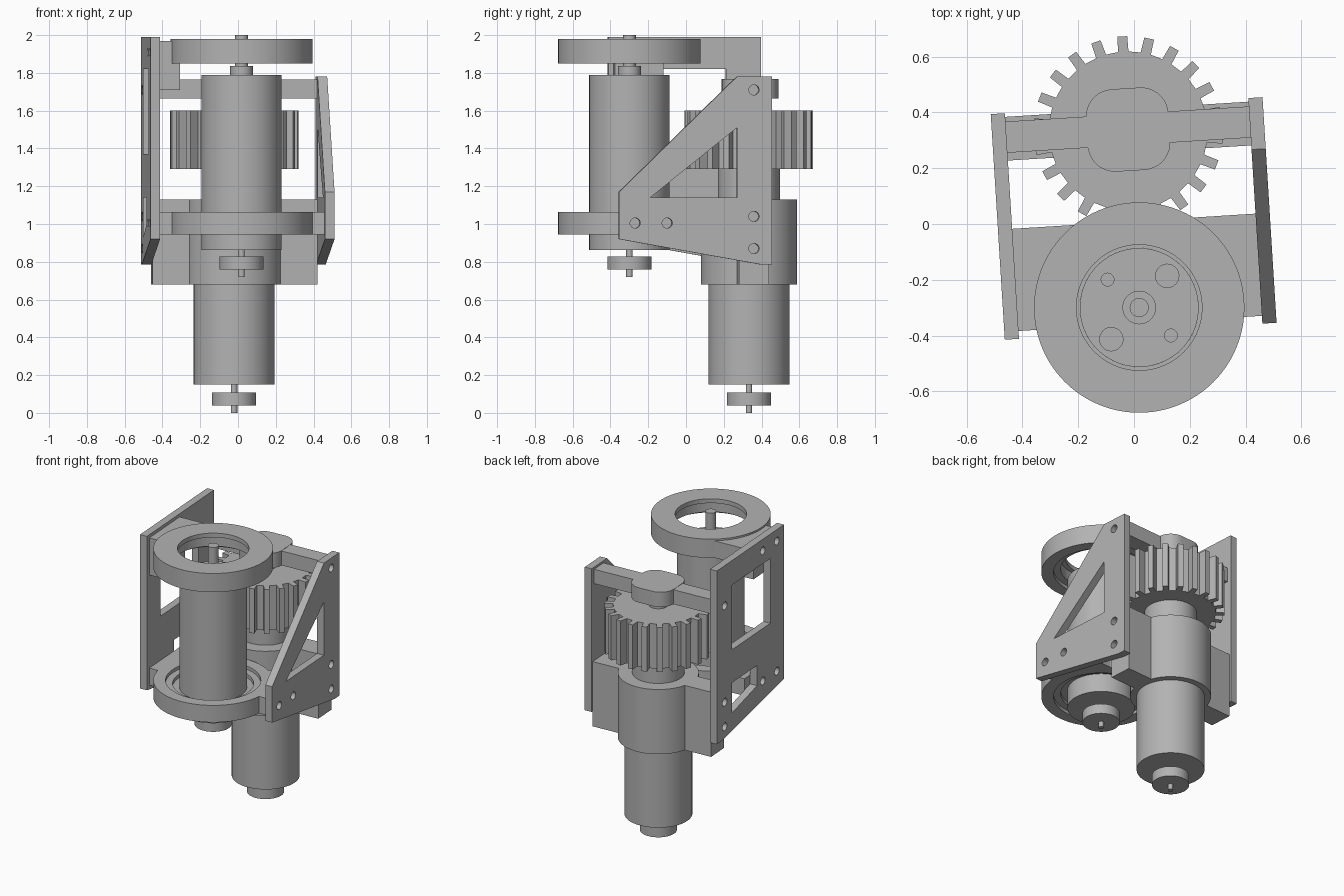
import bpy, bmesh, math
from mathutils import Matrix, Vector

cube = bpy.data.objects.get("Cube")
if cube:
    bpy.data.objects.remove(cube)

TURN = math.radians(3.57)      # whole assembly is slightly turned
FRONT, REAR = -0.30, 0.334     # y of the two motor axes
WALL_IN, WALL_OUT = 0.437, 0.488

grey = bpy.data.materials.new("machined_grey")
grey.use_nodes = True
grey.diffuse_color = (0.45, 0.45, 0.45, 1)
grey.node_tree.nodes["Principled BSDF"].inputs["Base Color"].default_value = grey.diffuse_color


def finish(name, bm):
    """Clean the mesh, link it, shade it and turn it with the assembly."""
    bmesh.ops.remove_doubles(bm, verts=bm.verts, dist=1e-5)
    bmesh.ops.recalc_face_normals(bm, faces=bm.faces)
    mesh = bpy.data.meshes.new(name)
    bm.to_mesh(mesh)
    bm.free()
    mesh.materials.append(grey)
    ob = bpy.data.objects.new(name, mesh)
    bpy.context.collection.objects.link(ob)
    ob.rotation_euler.z = TURN
    bpy.ops.object.select_all(action='DESELECT')
    ob.select_set(True)
    bpy.context.view_layer.objects.active = ob
    bpy.ops.object.shade_smooth_by_angle(angle=math.radians(30))
    return ob


def lathe(name, profile, y, steps=64):
    """Spin (radius, z) points round a vertical axis at x = 0."""
    bm = bmesh.new()
    verts = [bm.verts.new((r, 0, z)) for r, z in profile]
    edges = [bm.edges.new((verts[i], verts[i - 1])) for i in range(len(verts))]
    bmesh.ops.spin(bm, geom=verts + edges, cent=(0, 0, 0), axis=(0, 0, 1),
                   angle=math.tau, steps=steps)
    bmesh.ops.dissolve_degenerate(bm, edges=bm.edges, dist=1e-6)
    bmesh.ops.translate(bm, verts=bm.verts, vec=(0, y, 0))
    return finish(name, bm)


def rod(name, r, z0, z1, y):
    return lathe(name, [(0, z0), (r, z0), (r, z1), (0, z1)], y)


def arc(cx, cy, r, a0=0, a1=360, n=24):
    """Points on an arc; a full turn leaves out the repeated end."""
    last = n if a1 - a0 == 360 else n - 1
    angles = [math.radians(a0 + (a1 - a0) * i / last) for i in range(n)]
    return [(cx + r * math.cos(a), cy + r * math.sin(a)) for a in angles]


def prism(name, loops, low, high, along_x=False):
    """Extrude an outline with holes along z, or a (y, z) outline along x."""
    curve = bpy.data.curves.new(name, 'CURVE')
    curve.dimensions, curve.fill_mode = '2D', 'BOTH'
    curve.extrude = (high - low) / 2
    for loop in loops:
        spline = curve.splines.new('POLY')
        spline.points.add(len(loop) - 1)
        for point, (u, v) in zip(spline.points, loop):
            point.co = (u, v, 0, 1)
        spline.use_cyclic_u = True
    temp = bpy.data.objects.new(name, curve)
    bpy.context.collection.objects.link(temp)
    bpy.context.view_layer.update()
    mesh = bpy.data.meshes.new_from_object(temp.evaluated_get(bpy.context.evaluated_depsgraph_get()))
    bm = bmesh.new()
    bm.from_mesh(mesh)
    bpy.data.objects.remove(temp)
    bpy.data.meshes.remove(mesh)
    mid = (low + high) / 2
    for v in bm.verts:
        u, w, t = v.co
        v.co = Vector((t + mid, u, w)) if along_x else Vector((u, w, t + mid))
    return finish(name, bm)


def box(name, x, y, z):
    bm = bmesh.new()
    bmesh.ops.create_cube(bm, size=1)
    for v in bm.verts:
        v.co = [lo if c < 0 else hi for c, (lo, hi) in zip(v.co, (x, y, z))]
    return finish(name, bm)


# Side walls with screw holes and windows
rear_holes = [(0.33, 1.71), (0.33, 1.04), (0.33, 0.87)]
front_holes = [(FRONT, 1.005), (-0.13, 1.005)]
top_holes = [(FRONT, 1.91), (-0.13, 1.91)]


def holes(points):
    return [arc(u, v, 0.027) for u, v in points]


base = [(-0.385, 0.92), (0.37, 0.785), (0.425, 0.785)]
prism("left_wall", [base + [(0.425, 1.78), (0.24, 1.78), (-0.385, 1.17)],
                    [(-0.22, 1.14), (0.24, 1.14), (0.24, 1.51)]]
      + holes(rear_holes + front_holes), WALL_IN, WALL_OUT, True)
prism("right_wall", [base + [(0.425, 1.99), (-0.385, 1.99)],
                     [(-0.22, 1.37), (0.24, 1.37), (0.24, 1.82), (-0.22, 1.82)],
                     [(0.24, 0.93), (0.24, 1.14), (-0.06, 1.14), (-0.06, 1.0)]]
      + holes(rear_holes + front_holes + top_holes), -WALL_OUT, -WALL_IN, True)

# Front motor with drilled end cap
TOP = 1.79
lathe("front_motor_body", [(0, 0.862), (0.213, 0.862), (0.213, TOP), (0.205, TOP),
                           (0.205, TOP - 0.05), (0, TOP - 0.05)], FRONT)
drilled = [arc(sx * 0.107, FRONT + sy * 0.107, 0.042 if sx == sy else 0.023)
           for sx in (-1, 1) for sy in (-1, 1)]
prism("front_motor_cap", [arc(0, FRONT, 0.205, n=64)] + drilled, TOP - 0.05, TOP)
lathe("front_motor_shaft", [(0, TOP), (0.06, TOP), (0.06, 1.837), (0.034, 1.837),
                            (0.034, 2.0), (0, 2.0)], FRONT)

# Rear motor
rod("rear_motor_body", 0.214, 0.15, 0.70, REAR)

# Small discs and pins under both motors
for label, y, z in (("front", FRONT, 0.72), ("rear", REAR, 0.0)):
    lathe(label + "_encoder", [(0, z), (0.017, z), (0.017, z + 0.038), (0.117, z + 0.038),
                               (0.117, z + 0.107), (0.017, z + 0.107),
                               (0.017, z + 0.15), (0, z + 0.15)], y)

# Stepped bearing rings round the front motor
R = 0.377
lathe("upper_ring", [(R, 1.85), (R, 1.98), (0.225, 1.98), (0.225, 1.95), (0.255, 1.95),
                     (0.255, 1.875), (0.30, 1.875), (0.30, 1.85)], FRONT, 96)
lathe("lower_ring", [(R, 0.945), (R, 1.063), (0.30, 1.063), (0.30, 1.04), (0.255, 1.04),
                     (0.255, 1.015), (0.213, 1.015), (0.213, 0.99), (0.255, 0.99),
                     (0.255, 0.968), (0.30, 0.968), (0.30, 0.945)], FRONT, 96)


# Arms joining the rings to the walls
def ring_arm(name, side, low, high):
    outline = arc(0, FRONT, 0.36, -9.1, 59.4, 16) + [(WALL_IN, 0.01), (WALL_IN, -0.357)]
    prism(name, [[(side * x, y) for x, y in outline]], low, high)


ring_arm("lower_left_arm", 1, 0.945, 1.063)
ring_arm("lower_right_arm", -1, 0.945, 1.063)
ring_arm("upper_right_arm", -1, 1.85, 1.968)
box("upper_right_flange", (-WALL_IN, -0.33), (-0.357, -0.10), (1.71, 1.86))

# Rear motor holder
rod("holder_barrel", 0.255, 0.68, 1.13, REAR)
for label, side in (("left", 1), ("right", -1)):
    box("holder_" + label + "_wing", sorted((side * 0.15, side * WALL_IN)),
        (0.255, 0.412), (0.68, 1.13))

# Gear with straight teeth and its collar
TEETH = 22
gear = []
for i in range(TEETH):
    a = math.pi / 2 + math.tau * i / TEETH
    for r, half in ((0.285, 0.066), (0.34, 0.052), (0.34, -0.052), (0.285, -0.066)):
        gear.append((r * math.cos(a - half), REAR + r * math.sin(a - half)))
prism("gear", [gear], 1.29, 1.60)
rod("gear_collar", 0.165, 1.12, 1.30, REAR)
rod("gear_axle", 0.06, 1.59, 1.68, REAR)

# Cross bar with rounded centre boss
box("cross_bar", (-WALL_IN, WALL_IN), (0.283, 0.395), (1.665, 1.765))
boss = []
for k, (sx, sy) in enumerate(((1, 1), (-1, 1), (-1, -1), (1, -1))):
    boss += arc(sx * 0.05, REAR + 0.005 + sy * 0.05, 0.098, 90 * k, 90 * k + 90, 10)
prism("bar_boss", [boss], 1.664, 1.767)
